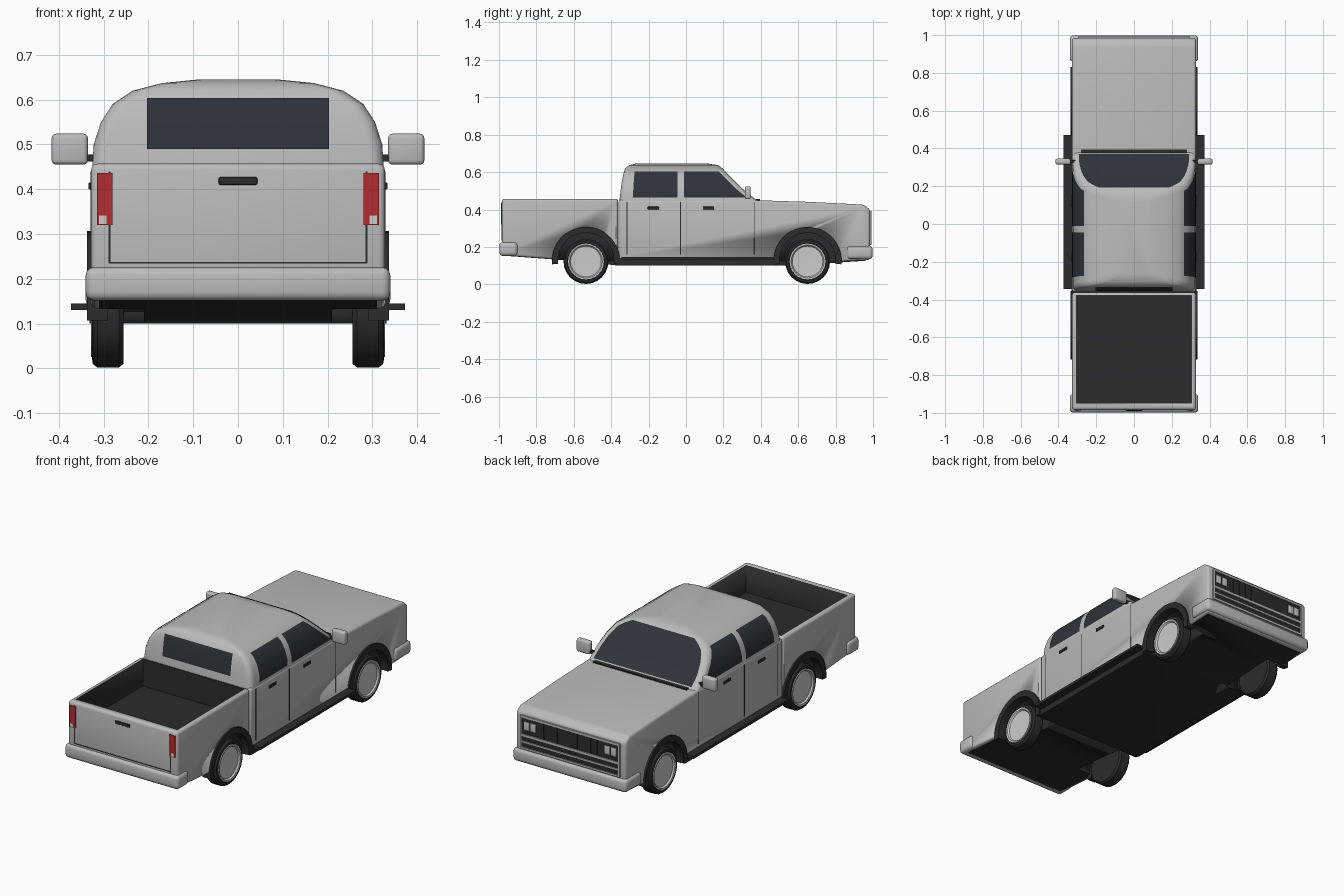
import bpy, bmesh, math
from mathutils import Matrix

if "Cube" in bpy.data.objects:
    bpy.data.objects.remove(bpy.data.objects["Cube"])


def material(name, *rgb):
    m = bpy.data.materials.new(name)
    m.diffuse_color = (*rgb, 1)
    m.use_nodes = True
    m.node_tree.nodes["Principled BSDF"].inputs["Base Color"].default_value = m.diffuse_color
    return m


PAINT = material("paint", 0.5, 0.5, 0.5)
DARK = material("dark_trim", 0.025, 0.025, 0.027)
GLASS = material("glass", 0.028, 0.033, 0.042)
RED = material("red_lens", 0.45, 0.025, 0.03)
LAMP = material("lamp", 0.65, 0.65, 0.65)


def finish(name, bm, mat=PAINT, mirror=False, bevel=0, seg=3, smooth=True):
    bmesh.ops.recalc_face_normals(bm, faces=bm.faces)
    me = bpy.data.meshes.new(name)
    bm.to_mesh(me)
    bm.free()
    me.materials.append(mat)
    ob = bpy.data.objects.new(name, me)
    bpy.context.collection.objects.link(ob)
    bpy.ops.object.select_all(action='DESELECT')
    bpy.context.view_layer.objects.active = ob
    ob.select_set(True)
    if bevel:
        b = ob.modifiers.new("bevel", 'BEVEL')
        b.width, b.segments, b.limit_method = bevel, seg, 'ANGLE'
        bpy.ops.object.modifier_apply(modifier="bevel")
    if mirror:
        ob.modifiers.new("mirror", 'MIRROR').use_mirror_merge = False
        bpy.ops.object.modifier_apply(modifier="mirror")
    if smooth:
        bpy.ops.object.shade_smooth_by_angle(angle=math.radians(35))
    return ob


def box(name, x, y, z, mat=PAINT, **kw):
    bm = bmesh.new()
    bmesh.ops.create_cube(bm, size=1)
    for v in bm.verts:
        for i, (a, b) in enumerate((x, y, z)):
            v.co[i] = a if v.co[i] < 0 else b
    return finish(name, bm, mat, **kw)


def extrude(name, profile, x0, x1, mat=PAINT, **kw):
    """Extrude a (y, z) outline along x."""
    bm = bmesh.new()
    f = bm.faces.new([bm.verts.new((x0, y, z)) for y, z in profile])
    r = bmesh.ops.extrude_face_region(bm, geom=[f])
    for v in r["geom"]:
        if isinstance(v, bmesh.types.BMVert):
            v.co.x = x1
    return finish(name, bm, mat, **kw)


def lathe(name, profile, y, z, mat, steps=24):
    """Spin an (x, radius) outline around the wheel axle."""
    bm = bmesh.new()
    vs = [bm.verts.new((x, y, z + r)) for x, r in profile]
    es = [bm.edges.new(p) for p in zip(vs, vs[1:])]
    bmesh.ops.spin(bm, geom=vs + es, cent=(0, y, z), axis=(1, 0, 0),
                   angle=2 * math.pi, steps=steps, use_duplicate=False)
    bmesh.ops.remove_doubles(bm, verts=bm.verts, dist=1e-5)
    return finish(name, bm, mat, mirror=True)


def cut(ob, cutter):
    bpy.context.view_layer.objects.active = ob
    m = ob.modifiers.new("cut", 'BOOLEAN')
    m.operation, m.solver, m.object = 'DIFFERENCE', 'EXACT', cutter
    m.material_mode = 'TRANSFER'
    bpy.ops.object.modifier_apply(modifier="cut")


def arc(y, z, r, a0, a1, n):
    return [(y + r * math.cos(a0 + (a1 - a0) * i / n),
             z + r * math.sin(a0 + (a1 - a0) * i / n)) for i in range(n + 1)]


AXLES = {"rear": -0.535, "front": 0.65}
W = 0.328

# Lower body, bed and underbody
body = extrude("cab_and_hood_body", [
    (-0.36, 0.13), (-0.36, 0.453), (0.36, 0.45), (0.65, 0.441), (0.95, 0.426),
    (0.984, 0.40), (0.984, 0.13), (0.75, 0.118), (0.5, 0.125)], -W, W, bevel=0.014)
bed = extrude("cargo_bed", [
    (-0.984, 0.155), (-0.984, 0.457), (-0.363, 0.457), (-0.363, 0.125),
    (-0.66, 0.13)], -W, W, bevel=0.014)
belly = extrude("underbody", [
    (-0.96, 0.152), (-0.6, 0.125), (-0.36, 0.1), (0.5, 0.1), (0.75, 0.112),
    (0.96, 0.126), (0.96, 0.17), (-0.96, 0.17)], -0.31, 0.31, DARK)

# Hollow out the bed and wheel wells
cutters = [box("bed_cutter", (-0.304, 0.304), (-0.948, -0.378), (0.31, 0.7), DARK)]
cut(bed, cutters[0])
for end, y in AXLES.items():
    c = extrude("well_cutter", arc(y, 0.125, 0.165, 0, 2 * math.pi, 32)[:-1],
                0.21, 0.5, DARK, mirror=True)
    cutters.append(c)
    cut(bed if end == "rear" else body, c)
    cut(belly, c)
for c in cutters:
    bpy.data.objects.remove(c)

# Wheels and arch flares
for end, y in AXLES.items():
    lathe(end + "_tyres", [(0.317, 0.09), (0.326, 0.1), (0.324, 0.112), (0.314, 0.12),
                           (0.266, 0.12), (0.256, 0.112), (0.255, 0)], y, 0.122, DARK)
    lathe(end + "_hubs", [(0.312, 0.098), (0.328, 0.096), (0.327, 0.088),
                          (0.319, 0.082), (0.317, 0)], y, 0.122, LAMP)
    ring = (arc(y, 0.125, 0.182, -0.1, math.pi + 0.1, 20)
            + arc(y, 0.125, 0.15, math.pi + 0.1, -0.1, 20))
    extrude(end + "_arch_flares", ring, 0.29, 0.337, DARK, mirror=True)

# Cab: stacked rounded rectangles; level = z, half width, back y, front y
LEVELS = [(0.44, 0.326, -0.357, 0.39), (0.5, 0.322, -0.35, 0.315),
          (0.55, 0.306, -0.343, 0.262), (0.59, 0.28, -0.335, 0.222),
          (0.62, 0.235, -0.325, 0.195), (0.637, 0.17, -0.305, 0.172),
          (0.645, 0.09, -0.27, 0.12)]


def cab(z):
    for a, b in zip(LEVELS, LEVELS[1:]):
        if z <= b[0]:
            t = (z - a[0]) / (b[0] - a[0])
            return [p + (q - p) * t for p, q in zip(a[1:], b[1:])]


bm = bmesh.new()
rings = []
for z, hw, yb, yf in LEVELS:
    r = 0.03
    pts = []
    for k, (cx, cy) in enumerate([(hw - r, yf - r), (r - hw, yf - r),
                                  (r - hw, yb + r), (hw - r, yb + r)]):
        pts += arc(cx, cy, r, k * math.pi / 2, (k + 1) * math.pi / 2, 4)
    rings.append([bm.verts.new((x, y, z)) for x, y in pts])
for a, b in zip(rings, rings[1:]):
    for i in range(len(a)):
        j = (i + 1) % len(a)
        bm.faces.new((a[i], a[j], b[j], b[i]))
bm.faces.new(rings[-1])
bm.faces.new(rings[0])
finish("cab", bm)


# Windows: thin panes that follow the cab surface
def pane(name, z0, z1, point, mirror=False):
    bm = bmesh.new()
    rows = [[bm.verts.new(point(u / 8, z0 + (z1 - z0) * k / 10)) for u in range(9)]
            for k in range(11)]
    for a, b in zip(rows, rows[1:]):
        for i in range(8):
            bm.faces.new((a[i], a[i + 1], b[i + 1], b[i]))
    finish(name, bm, GLASS, mirror=mirror)


def windshield(u, z):
    hw, _, yf = cab(z)
    return ((2 * u - 1) * (hw - 0.032), yf + 0.004, z + 0.003)


def front_side(u, z):
    hw, _, yf = cab(z)
    return (hw + 0.004, -0.01 + u * (yf - 0.035 + 0.01), z)


pane("windshield", 0.458, 0.625, windshield)
pane("front_side_windows", 0.463, 0.602, front_side, True)
pane("rear_side_windows", 0.463, 0.602, lambda u, z: (
    cab(z)[0] + 0.004, -0.045 - u * (0.24 - 0.07 * (z - 0.463)), z), True)
pane("back_window", 0.49, 0.604, lambda u, z: ((2 * u - 1) * 0.203, cab(z)[1] - 0.004, z))
box("cowl_strip", (-0.28, 0.28), (0.375, 0.395), (0.445, 0.455), DARK)

# Door seams, handles, running boards, mirrors
for i, y in enumerate((-0.315, -0.03, 0.365)):
    box(f"door_seam_{i}", (0.32, 0.329), (y - 0.002, y + 0.002), (0.16, 0.44), DARK, mirror=True)
for i, y in enumerate((-0.175, 0.12)):
    box(f"door_handles_{i}", (0.32, 0.334), (y - 0.03, y + 0.03), (0.4, 0.415), DARK,
        mirror=True, bevel=0.003)
box("running_boards", (0.29, 0.373), (-0.345, 0.47), (0.131, 0.145), DARK, mirror=True)
box("rocker_trim", (0.29, 0.331), (-0.36, 0.48), (0.1, 0.14), DARK, mirror=True)
box("mirrors", (0.335, 0.416), (0.315, 0.346), (0.455, 0.524), mirror=True, bevel=0.01)
box("mirror_arms", (0.3, 0.345), (0.323, 0.338), (0.462, 0.478), DARK, mirror=True)

# Bumpers: wrapped bars at both ends
box("rear_bumper", (-0.34, 0.34), (-0.998, -0.9), (0.152, 0.226), bevel=0.018)
box("front_bumper", (-0.34, 0.34), (0.86, 0.998), (0.135, 0.205), bevel=0.018)

# Tailgate details
box("tailgate_seam_bottom", (-0.288, 0.288), (-0.986, -0.97), (0.234, 0.238), DARK)
box("tailgate_seam_sides", (0.285, 0.289), (-0.986, -0.97), (0.236, 0.44), DARK, mirror=True)
box("tailgate_handle", (-0.043, 0.043), (-0.99, -0.97), (0.41, 0.427), DARK, bevel=0.003)
box("tail_lights", (0.28, 0.315), (-0.988, -0.965), (0.32, 0.436), RED, mirror=True)
box("reverse_lights", (0.293, 0.31), (-0.99, -0.97), (0.322, 0.342), LAMP, mirror=True)

# Grille with bars and twin square headlights
box("grille", (-0.295, 0.295), (0.96, 0.987), (0.215, 0.385), DARK)
for i, (z, h) in enumerate(((0.385, 0.006), (0.285, 0.006), (0.25, 0.004), (0.215, 0.005))):
    box(f"grille_bar_{i}", (-0.295, 0.295), (0.97, 0.992), (z - h, z + h))
box("grille_frame_sides", (0.287, 0.297), (0.97, 0.992), (0.21, 0.39), mirror=True)
for i in range(9):
    x = -0.16 + i * 0.04
    box(f"grille_slat_{i}", (x - 0.002, x + 0.002), (0.97, 0.989), (0.295, 0.375), DARK)
for i, x in enumerate((0.222, 0.26)):
    box(f"headlights_{i}", (x - 0.016, x + 0.016), (0.97, 0.991), (0.315, 0.36), LAMP,
        mirror=True, bevel=0.003)
